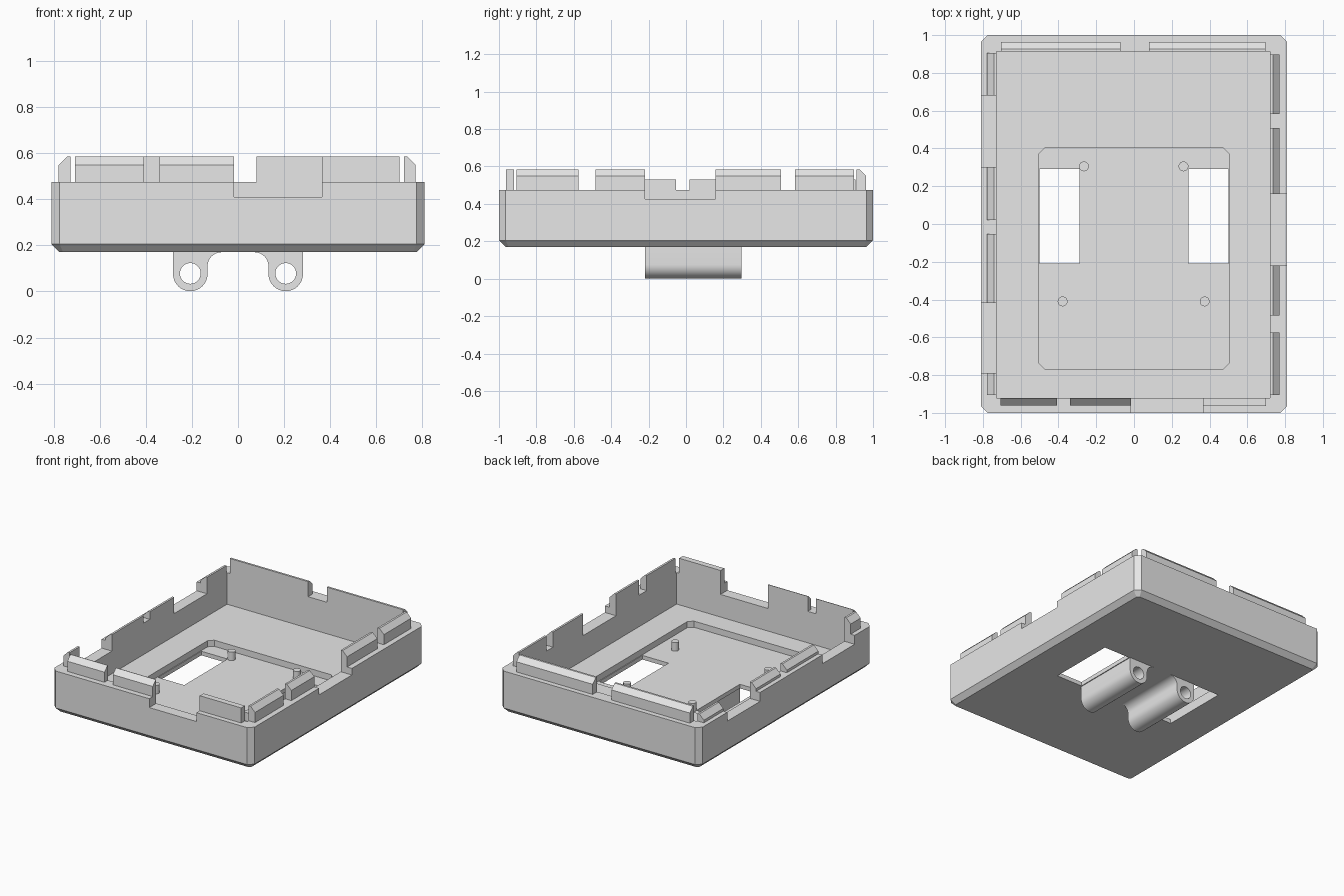
import bpy, bmesh
from math import sin, cos, pi
from mathutils import Vector

cube = bpy.data.objects.get("Cube")
if cube:
    bpy.data.objects.remove(cube)

grey = bpy.data.materials.new("light_grey_plastic")
grey.use_nodes = True
grey.diffuse_color = (0.8, 0.8, 0.8, 1)
grey.node_tree.nodes["Principled BSDF"].inputs["Base Color"].default_value = (0.8, 0.8, 0.8, 1)


def finish(name, bm):
    bmesh.ops.recalc_face_normals(bm, faces=bm.faces)
    mesh = bpy.data.meshes.new(name)
    bm.to_mesh(mesh)
    bm.free()
    mesh.materials.append(grey)
    obj = bpy.data.objects.new(name, mesh)
    bpy.context.collection.objects.link(obj)
    return obj


def prism(name, outline, place, lo, hi):
    """Extrude a 2D outline; place(u, v, t) maps it into space."""
    bm = bmesh.new()
    ends = [[bm.verts.new(place(u, v, t)) for u, v in outline] for t in (lo, hi)]
    n = len(outline)
    for ring in ends:
        bm.faces.new(ring)
    for i in range(n):
        j = (i + 1) % n
        bm.faces.new((ends[0][i], ends[0][j], ends[1][j], ends[1][i]))
    return finish(name, bm)


def box(name, x, y, z, corner=0, bottom=0):
    """Box from ranges, with optional corner and bottom chamfers."""
    bm = bmesh.new()
    bmesh.ops.create_cube(bm, size=1)
    for v in bm.verts:
        v.co = Vector([r[0] if c < 0 else r[1] for c, r in zip(v.co, (x, y, z))])
    if corner:
        edges = [e for e in bm.edges if abs(e.verts[0].co.z - e.verts[1].co.z) > 0.01]
        bmesh.ops.bevel(bm, geom=edges, offset=corner, segments=1, affect='EDGES')
    if bottom:
        edges = [e for e in bm.edges if all(v.co.z < z[0] + 0.001 for v in e.verts)]
        bmesh.ops.bevel(bm, geom=edges, offset=bottom, segments=1, affect='EDGES')
    return finish(name, bm)


def arc(cx, cy, r, a, b, steps=16):
    return [(cx + r * cos(a + (b - a) * i / steps), cy + r * sin(a + (b - a) * i / steps))
            for i in range(steps + 1)]


def cut(target, cutter):
    mod = target.modifiers.new("cut", 'BOOLEAN')
    mod.operation, mod.solver, mod.object = 'DIFFERENCE', 'EXACT', cutter
    bpy.context.view_layer.objects.active = target
    bpy.ops.object.modifier_apply(modifier=mod.name)
    bpy.data.objects.remove(cutter)


# Main tray: outer block, cavity, floor recess and windows
BASE, RIM, TOP, LOW = 0.17, 0.475, 0.585, 0.53
LEFT, RIGHT, FRONT, BACK = -0.727, 0.72, -0.92, 0.912
tray = box("tray", (-0.81, 0.81), (-1, 1), (BASE, RIM), 0.036, 0.035)
cut(tray, box("cavity", (LEFT, RIGHT), (FRONT, BACK), (0.245, 0.7)))
cut(tray, box("recess", (-0.505, 0.505), (-0.767, 0.402), (0.2, 0.3), 0.032))
for x in ((-0.5, -0.288), (0.288, 0.5)):
    cut(tray, box("window", x, (-0.21, 0.29), (0.1, 0.4)))

# Openings in the walls
cut(tray, box("front_opening", (-0.017, 0.365), (-1.1, -0.85), (0.41, 0.7)))
cut(tray, box("side_opening", (0.65, 0.9), (-0.22, 0.158), (0.427, 0.7)))
for y in ((0.302, 0.68), (-0.79, -0.417)):
    cut(tray, box("opposite_opening", (-0.9, -0.65), y, (0.41, 0.7)))


# Snap tabs along the rim: upright outside, sloped near the top
def tab(name, place, inner, side, lo, hi, top=TOP, flat=0.015, slope=0.036):
    outer = inner + side * (flat + slope)
    outline = [(inner, RIM - 0.001), (outer, RIM - 0.001), (outer, top - slope),
               (inner + side * flat, top), (inner, top)]
    prism(name, outline, place, lo, hi)


def along_y(u, v, t):
    return (u, t, v)


def along_x(u, v, t):
    return (t, u, v)


for lo, hi in ((-0.905, -0.575), (-0.485, -0.22), (0.158, 0.507), (0.583, 0.897)):
    tab("right_wall_tab", along_y, RIGHT, 1, lo, hi)
for lo, hi, top in ((-0.905, -0.79, TOP), (-0.417, -0.053, LOW), (0.02, 0.302, LOW), (0.68, 0.905, LOW)):
    tab("left_wall_tab", along_y, LEFT, -1, lo, hi, top)
for lo, hi in ((-0.705, -0.072), (0.08, 0.697)):
    tab("back_wall_tab", along_x, BACK, 1, lo, hi)
for lo, hi in ((-0.707, -0.407), (-0.34, -0.017)):
    tab("front_wall_tab", along_x, FRONT, -1, lo, hi, flat=0.004)
box("front_plain_tab", (0.365, 0.7), (-0.963, FRONT), (RIM - 0.001, TOP))

# Locating pins in the recess
for x, y in ((-0.265, 0.305), (0.262, 0.305), (-0.378, -0.41), (0.374, -0.41)):
    pin = prism("locating_pin", arc(x, y, 0.026, 0, 2 * pi, 24)[:-1], lambda u, v, t: (u, v, t), 0.195, 0.262)
    pin.select_set(True)

# Bored lugs below the tray
for side in (-1, 1):
    outline = [(0.282, BASE + 0.002)] + arc(0.207, 0.076, 0.075, 0, -pi)
    outline += arc(0.072, 0.11, 0.06, 0, pi / 2, 10) + [(0.072, BASE + 0.002)]
    outline = [(side * u, v) for u, v in outline]
    lug = prism("mounting_lug", outline, along_y, -0.22, 0.296)
    bore = arc(side * 0.207, 0.078, 0.045, 0, 2 * pi, 32)[:-1]
    cut(lug, prism("bore", bore, along_y, -0.4, 0.5))
    lug.select_set(True)

# Smooth the round parts, keep the hard edges
bpy.context.view_layer.objects.active = lug
bpy.ops.object.shade_smooth_by_angle(angle=0.6)
